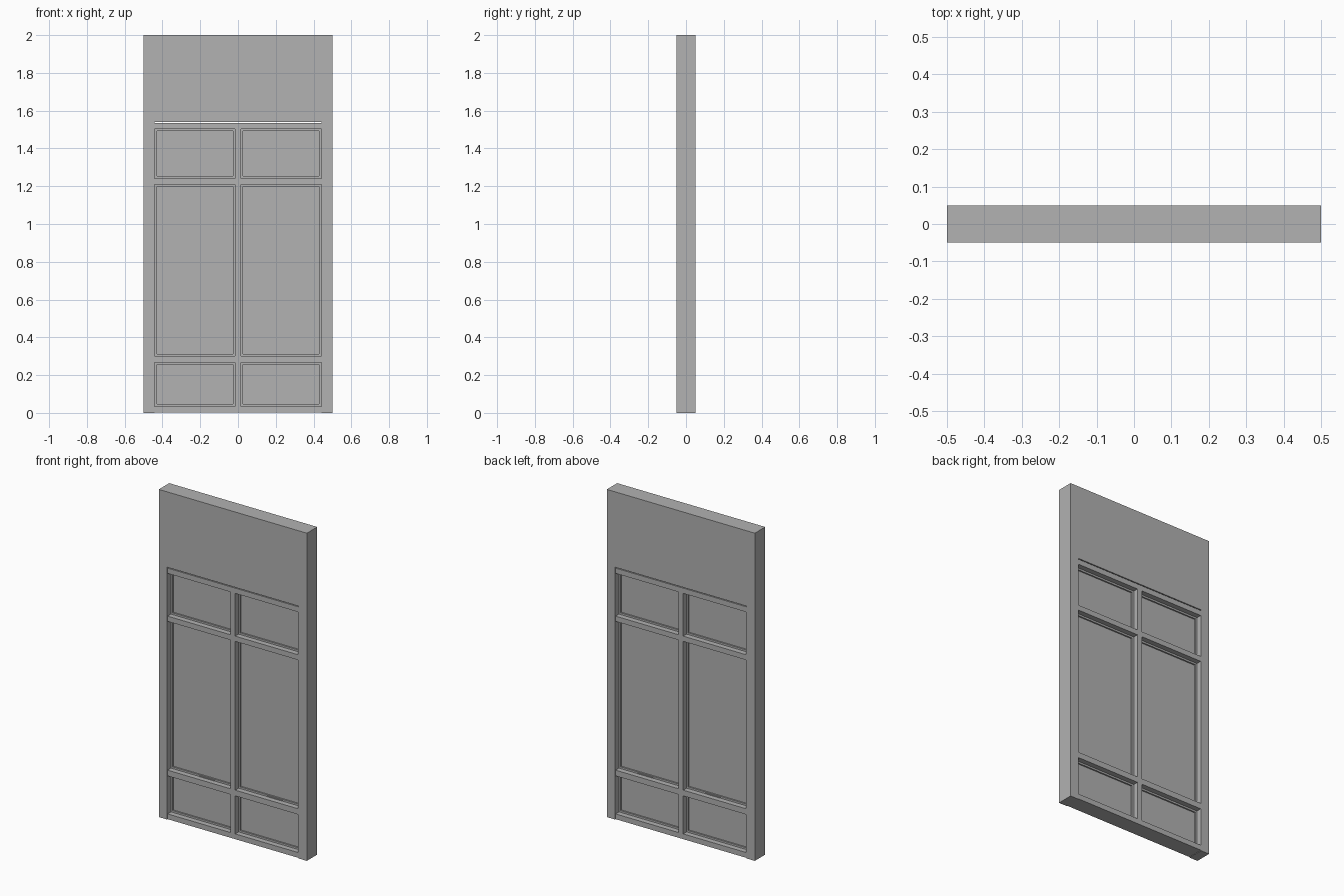
import bpy
import bmesh

cube = bpy.data.objects.get("Cube")
if cube:
    bpy.data.objects.remove(cube, do_unlink=True)

grey = bpy.data.materials.new("plain grey")
grey.use_nodes = True
color = (0.445, 0.445, 0.445, 1)
grey.diffuse_color = color
grey.node_tree.nodes["Principled BSDF"].inputs["Base Color"].default_value = color


def finish(name, bm):
    bmesh.ops.recalc_face_normals(bm, faces=bm.faces)
    mesh = bpy.data.meshes.new(name)
    bm.to_mesh(mesh)
    bm.free()
    mesh.materials.append(grey)
    obj = bpy.data.objects.new(name, mesh)
    bpy.context.collection.objects.link(obj)
    return obj


def extrude_profile(name, points, half_depth):
    """Extrude an outline in the XZ plane through the wall thickness."""
    bm = bmesh.new()
    face = bm.faces.new([bm.verts.new((x, -half_depth, z)) for x, z in points])
    result = bmesh.ops.extrude_face_region(bm, geom=[face])
    verts = [g for g in result["geom"] if isinstance(g, bmesh.types.BMVert)]
    bmesh.ops.translate(bm, verts=verts, vec=(0, 2 * half_depth, 0))
    return finish(name, bm)


def rect(x0, x1, z0, z1):
    return [(x0, z0), (x1, z0), (x1, z1), (x0, z1)]


def lattice(name, xs, zs, half_depth):
    """Grid slab whose odd columns and odd rows meet in open cells."""
    bm = bmesh.new()
    grid = [[bm.verts.new((x, -half_depth, z)) for z in zs] for x in xs]
    for i in range(len(xs) - 1):
        for j in range(len(zs) - 1):
            if not (i % 2 and j % 2):
                bm.faces.new((grid[i][j], grid[i + 1][j],
                              grid[i + 1][j + 1], grid[i][j + 1]))
    loose = [v for v in bm.verts if not v.link_faces]
    bmesh.ops.delete(bm, geom=loose, context='VERTS')
    result = bmesh.ops.extrude_face_region(bm, geom=bm.faces[:])
    verts = [g for g in result["geom"] if isinstance(g, bmesh.types.BMVert)]
    bmesh.ops.translate(bm, verts=verts, vec=(0, 2 * half_depth, 0))
    return finish(name, bm)


# Wall panel wrapping the window on the sides and top
SIDE, HEAD = 0.443, 1.54
extrude_profile("wall", [(-0.5, 0), (-SIDE, 0), (-SIDE, HEAD), (SIDE, HEAD),
                         (SIDE, 0), (0.5, 0), (0.5, 2), (-0.5, 2)], 0.05)

# Window frame with two columns and three rows of openings
columns = [(-0.441, -0.016), (0.016, 0.441)]
rows = [(0.035, 0.267), (0.302, 1.21), (1.242, 1.503)]
xs = [-SIDE] + [x for pair in columns for x in pair] + [SIDE]
zs = [0.003] + [z for pair in rows for z in pair] + [HEAD - 0.005]
lattice("window_frame", xs, zs, 0.0495)

# A narrow sash and a pane fill each opening
STEP = 0.011
for side, (x0, x1) in zip(("right", "left"), columns):
    for level, (z0, z1) in zip(("lower", "middle", "upper"), rows):
        lattice(f"{side}_{level}_sash", [x0, x0 + STEP, x1 - STEP, x1],
                [z0, z0 + STEP, z1 - STEP, z1], 0.017)
        extrude_profile(f"{side}_{level}_pane",
                        rect(x0 + STEP, x1 - STEP, z0 + STEP, z1 - STEP), 0.008)
    # Slim lift on the bottom edge of the tall sash
    middle = (x0 + x1) / 2 + 0.033
    extrude_profile(f"{side}_sash_lift",
                    rect(middle - 0.05, middle + 0.05, 0.304, 0.31), 0.022)
